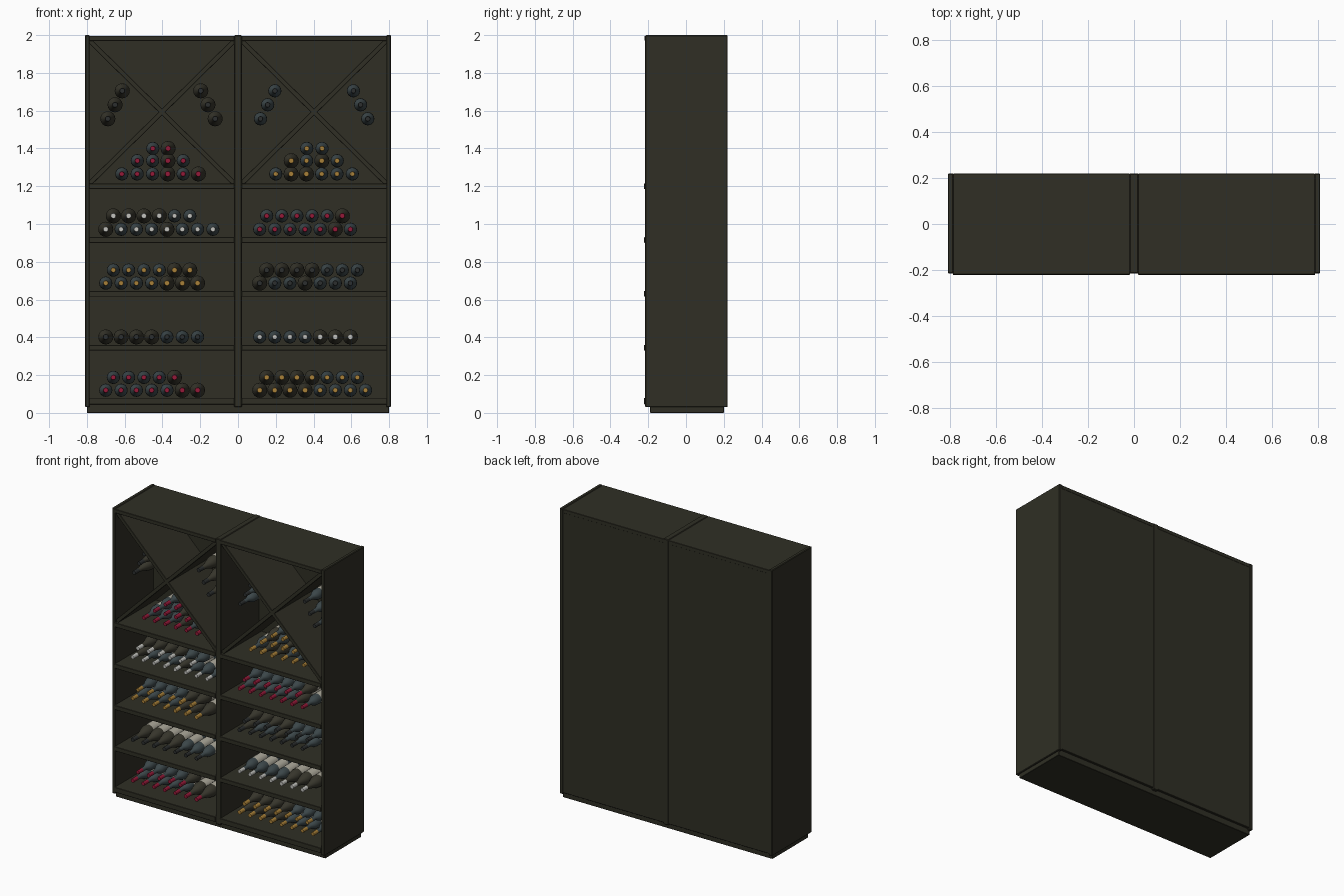
import bpy, bmesh, math

cube = bpy.data.objects.get("Cube")
if cube:
    bpy.data.objects.remove(cube, do_unlink=True)


def material(name, rgb):
    m = bpy.data.materials.new(name)
    m.use_nodes = True
    m.diffuse_color = (*rgb, 1)
    m.node_tree.nodes["Principled BSDF"].inputs["Base Color"].default_value = (*rgb, 1)
    return m


WOOD = material("dark wood", (0.029, 0.028, 0.018))
OLIVE = material("olive glass", (0.04, 0.038, 0.026))
SLATE = material("slate glass", (0.045, 0.063, 0.068))
LABEL = material("cream label", (0.42, 0.40, 0.33))
CAPS = {
    "red": material("red foil", (0.30, 0.01, 0.04)),
    "gold": material("gold foil", (0.40, 0.22, 0.04)),
    "silver": material("silver foil", (0.55, 0.55, 0.52)),
    "black": material("black foil", (0.025, 0.028, 0.028)),
}


def link(name, mesh):
    ob = bpy.data.objects.new(name, mesh)
    bpy.context.collection.objects.link(ob)
    return ob


def box(name, x, y, z, bevel=0.002):
    """Box from (min, max) pairs, with softened edges."""
    bm = bmesh.new()
    bmesh.ops.create_cube(bm, size=1)
    for v in bm.verts:
        v.co = [(a + b) / 2 + c * (b - a) for c, (a, b) in zip(v.co, (x, y, z))]
    mesh = bpy.data.meshes.new(name)
    bm.to_mesh(mesh)
    bm.free()
    mesh.materials.append(WOOD)
    ob = link(name, mesh)
    if bevel:
        mod = ob.modifiers.new("soft edges", "BEVEL")
        mod.width = bevel
        mod.segments = 1
    return ob


# Cabinet shell
FRONT, BACK = -0.216, 0.22
for side, s in (("left", 1), ("right", -1)):
    xs = sorted((s * 0.785, s * 0.81))
    box(side + "_side_panel", xs, (FRONT, BACK), (0.03, 2.0), 0.004)
box("centre_divider", (-0.02, 0.02), (FRONT, BACK), (0.03, 2.0), 0.004)
box("back_panel", (-0.79, 0.79), (0.2, 0.218), (0.04, 1.99))
box("plinth", (-0.8, 0.8), (-0.19, 0.2), (0, 0.05))

# Shelves, top board and crossed diagonal boards in both bays
SHELVES = [(0.045, 0.08), (0.33, 0.36), (0.615, 0.645), (0.90, 0.93), (1.185, 1.215)]
for side, s in (("left", 1), ("right", -1)):
    xs = sorted((s * 0.018, s * 0.787))
    for i, z in enumerate(SHELVES):
        box(f"{side}_shelf_{i + 1}", xs, (-0.222, 0.205), z)
    box(side + "_top_board", xs, (-0.219, 0.219), (1.97, 1.996))
    for d in (1, -1):
        board = box(side + "_cross_board", (-0.537, 0.537), (-0.205, 0.205), (-0.0125, 0.0125))
        board.location = (s * 0.4025, 0, 1.5925)
        board.rotation_euler.y = d * math.atan2(0.755, 0.765)


def bottle_mesh(name, glass, cap, profile):
    """Lathe a (y, radius, slot) profile round the y axis."""
    bm = bmesh.new()
    n = 16
    rings = []
    for y, r, _ in profile:
        rings.append([bm.verts.new((r * math.cos(2 * math.pi * k / n), y,
                                    r * math.sin(2 * math.pi * k / n))) for k in range(n)])
    for (a, b), point in zip(zip(rings, rings[1:]), profile):
        for k in range(n):
            f = bm.faces.new((a[k], a[k - 1], b[k - 1], b[k]))
            f.material_index = point[2]
    bm.faces.new(rings[0]).material_index = profile[0][2]
    bm.faces.new(rings[-1])
    bmesh.ops.recalc_face_normals(bm, faces=bm.faces[:])
    for f in bm.faces:
        f.smooth = True
    mesh = bpy.data.meshes.new(name)
    bm.to_mesh(mesh)
    bm.free()
    mesh.set_sharp_from_angle(angle=math.radians(35))
    for m in (glass, cap, LABEL):
        mesh.materials.append(m)
    return mesh


# Slots: 0 glass, 1 foil, 2 label
SLOPING = [(-0.15, 0.013, 1), (-0.142, 0.015, 1), (-0.134, 0.013, 1), (-0.105, 0.014, 0),
           (-0.075, 0.017, 0), (-0.045, 0.026, 0), (-0.015, 0.036, 0), (0.01, 0.04, 0),
           (0.025, 0.04, 2), (0.115, 0.04, 0), (0.147, 0.04, 0), (0.152, 0.035, 0)]
SQUARE = [(-0.15, 0.012, 1), (-0.142, 0.014, 1), (-0.134, 0.012, 1), (-0.105, 0.013, 0),
          (-0.07, 0.014, 0), (-0.055, 0.019, 0), (-0.04, 0.028, 0), (-0.02, 0.034, 0),
          (0.01, 0.035, 2), (0.11, 0.035, 0), (0.147, 0.035, 0), (0.152, 0.03, 0)]
MESHES = {}
for cap, mat in CAPS.items():
    MESHES["O", cap] = bottle_mesh(f"sloping_bottle_{cap}", OLIVE, mat, SLOPING)
    MESHES["S", cap] = bottle_mesh(f"square_bottle_{cap}", SLATE, mat, SQUARE)


def row(cap, x, z, kinds, dx=0.081, dz=0.0):
    """One row of bottles: O is the sloping kind, S the square one."""
    for i, kind in enumerate(kinds):
        ob = link(f"bottle_{cap}", MESHES[kind, cap])
        ob.location = (x + i * dx, 0, z + i * dz)


# Pyramids under the crossed boards
for cap, x in (("red", -0.615), ("gold", 0.2)):
    row(cap, x, 1.265, "SSSOSO" if cap == "red" else "SOOSSS")
    row(cap, x + 0.082, 1.335, "SSOS" if cap == "red" else "OSOS")
    row(cap, x + 0.164, 1.40, "SO" if cap == "red" else "SS")

# Slanting groups beside the crossed boards
for x, kinds in ((-0.405, "OOO"), (0.403, "SSS")):
    for s in (1, -1):
        row("black", x + s * 0.208, 1.705, kinds, s * 0.038, -0.074)

# Shelf rows
L, R = -0.70, 0.115
row("silver", L, 0.972, "OSSSOSSS")
row("silver", L + 0.04, 1.043, "OOOOSS")
row("red", R, 0.972, "SSSSSOS", 0.08)
row("red", R + 0.037, 1.043, "SSSSSO", 0.08)
row("gold", L, 0.687, "SSSSOOO")
row("gold", L + 0.04, 0.756, "SSSSOO")
row("black", R, 0.687, "OSSOSSS", 0.08)
row("black", R + 0.037, 0.756, "OOOOSSS", 0.08)
row("black", L, 0.402, "OOOOSSS")
row("silver", R, 0.402, "SSSSOOO", 0.08)
row("red", L, 0.12, "SSSSSOO")
row("red", L + 0.04, 0.188, "SSSSO")
row("gold", R, 0.12, "OOOOSSSS", 0.08)
row("gold", R + 0.037, 0.188, "OOOOSSS", 0.08)
